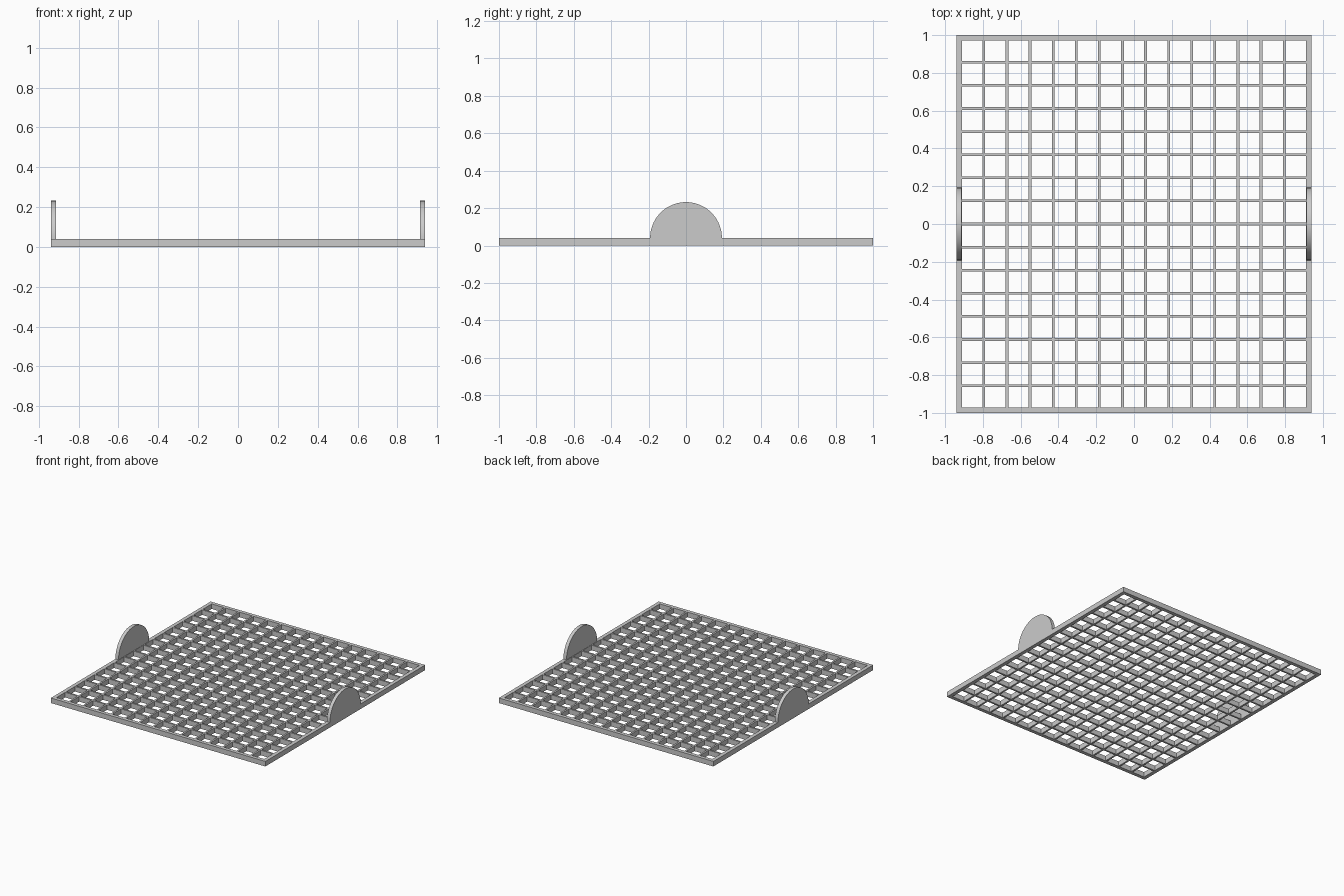
import bpy, bmesh, math

cube = bpy.data.objects.get("Cube")
if cube:
    bpy.data.objects.remove(cube, do_unlink=True)

HALF_X, HALF_Y = 0.94, 1.0      # outer half sizes of the tray
HEIGHT = 0.04                   # tray thickness
PITCH, BAR = 0.1223, 0.014      # bar spacing and bar width
CELLS_X, CELLS_Y = 15, 16
RIM_X = 0.027                   # side rim width, also handle thickness
HANDLE_R = 0.192

grey = bpy.data.materials.new("plain_grey")
grey.use_nodes = True
colour = (0.6, 0.6, 0.6, 1)
grey.diffuse_color = colour
grey.node_tree.nodes["Principled BSDF"].inputs["Base Color"].default_value = colour


def make_object(name, bm):
    bmesh.ops.recalc_face_normals(bm, faces=bm.faces[:])
    mesh = bpy.data.meshes.new(name)
    bm.to_mesh(mesh)
    bm.free()
    mesh.materials.append(grey)
    obj = bpy.data.objects.new(name, mesh)
    bpy.context.collection.objects.link(obj)
    return obj


def extrude(bm, vector):
    result = bmesh.ops.extrude_face_region(bm, geom=bm.faces[:], use_keep_orig=True)
    verts = [v for v in result["geom"] if isinstance(v, bmesh.types.BMVert)]
    bmesh.ops.translate(bm, vec=vector, verts=verts)


def lattice_lines(cells, half):
    """Line positions alternating between bar and opening, rim to rim."""
    lines = [-half]
    for k in range(cells):
        centre = (k - (cells - 1) / 2) * PITCH
        lines += [centre - (PITCH - BAR) / 2, centre + (PITCH - BAR) / 2]
    return lines + [half]


# Tray: rim and crossing bars as one connected lattice
xs = lattice_lines(CELLS_X, HALF_X)
ys = lattice_lines(CELLS_Y, HALF_Y)
bm = bmesh.new()
grid = [[bm.verts.new((x, y, 0)) for y in ys] for x in xs]
for i in range(len(xs) - 1):
    for j in range(len(ys) - 1):
        if i % 2 and j % 2:
            continue            # opening
        bm.faces.new((grid[i][j], grid[i + 1][j], grid[i + 1][j + 1], grid[i][j + 1]))
extrude(bm, (0, 0, HEIGHT))
make_object("grate_tray", bm)

# Handles: half discs standing on both side rims
bm = bmesh.new()
steps = 48
arc = [math.pi * k / steps for k in range(steps + 1)]
bm.faces.new([bm.verts.new((HALF_X, HANDLE_R * math.cos(a), HEIGHT + HANDLE_R * math.sin(a)))
              for a in arc])
extrude(bm, (-RIM_X, 0, 0))
handles = make_object("side_handles", bm)
handles.modifiers.new("mirror", 'MIRROR').use_axis[0] = True
bpy.ops.object.select_all(action='DESELECT')
handles.select_set(True)
bpy.context.view_layer.objects.active = handles
bpy.ops.object.shade_smooth_by_angle(angle=math.radians(30))
